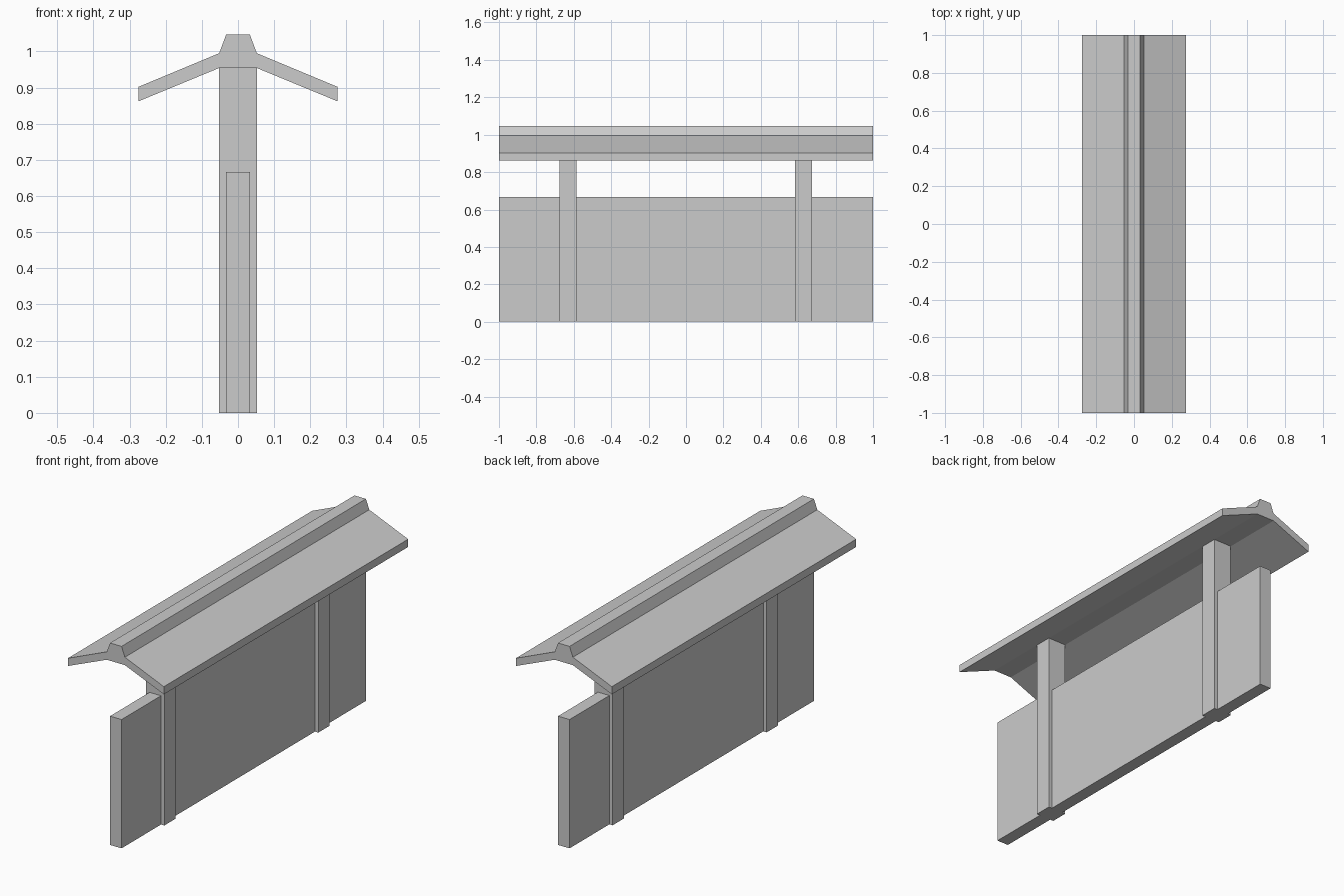
import bpy
import bmesh

if "Cube" in bpy.data.objects:
    bpy.data.objects.remove(bpy.data.objects["Cube"])


def extrude_profile(name, profile, y0, y1):
    """Extrude an x-z outline from y0 to y1."""
    bm = bmesh.new()
    face = bm.faces.new([bm.verts.new((x, y0, z)) for x, z in profile])
    ext = bmesh.ops.extrude_face_region(bm, geom=[face])
    moved = [v for v in ext["geom"] if isinstance(v, bmesh.types.BMVert)]
    bmesh.ops.translate(bm, verts=moved, vec=(0, y1 - y0, 0))
    bmesh.ops.recalc_face_normals(bm, faces=bm.faces)
    mesh = bpy.data.meshes.new(name)
    bm.to_mesh(mesh)
    bm.free()
    obj = bpy.data.objects.new(name, mesh)
    bpy.context.collection.objects.link(obj)
    return obj


def slab(half_width, top):
    return [(-half_width, 0), (half_width, 0), (half_width, top), (-half_width, top)]


# Wall panel
extrude_profile("wall_panel", slab(0.033, 0.667), -1, 1)

# Two posts carrying the roof
for name, y0, y1 in (("front_post", -0.677, -0.586), ("back_post", 0.583, 0.674)):
    extrude_profile(name, slab(0.052, 0.954), y0, y1)

# Sloped roof with raised ridge, outline mirrored about x = 0
half = [(0.052, 0.954), (0.275, 0.862), (0.275, 0.902), (0.052, 0.995), (0.033, 1.046)]
extrude_profile("roof", half + [(-x, z) for x, z in reversed(half)], -1, 1)
